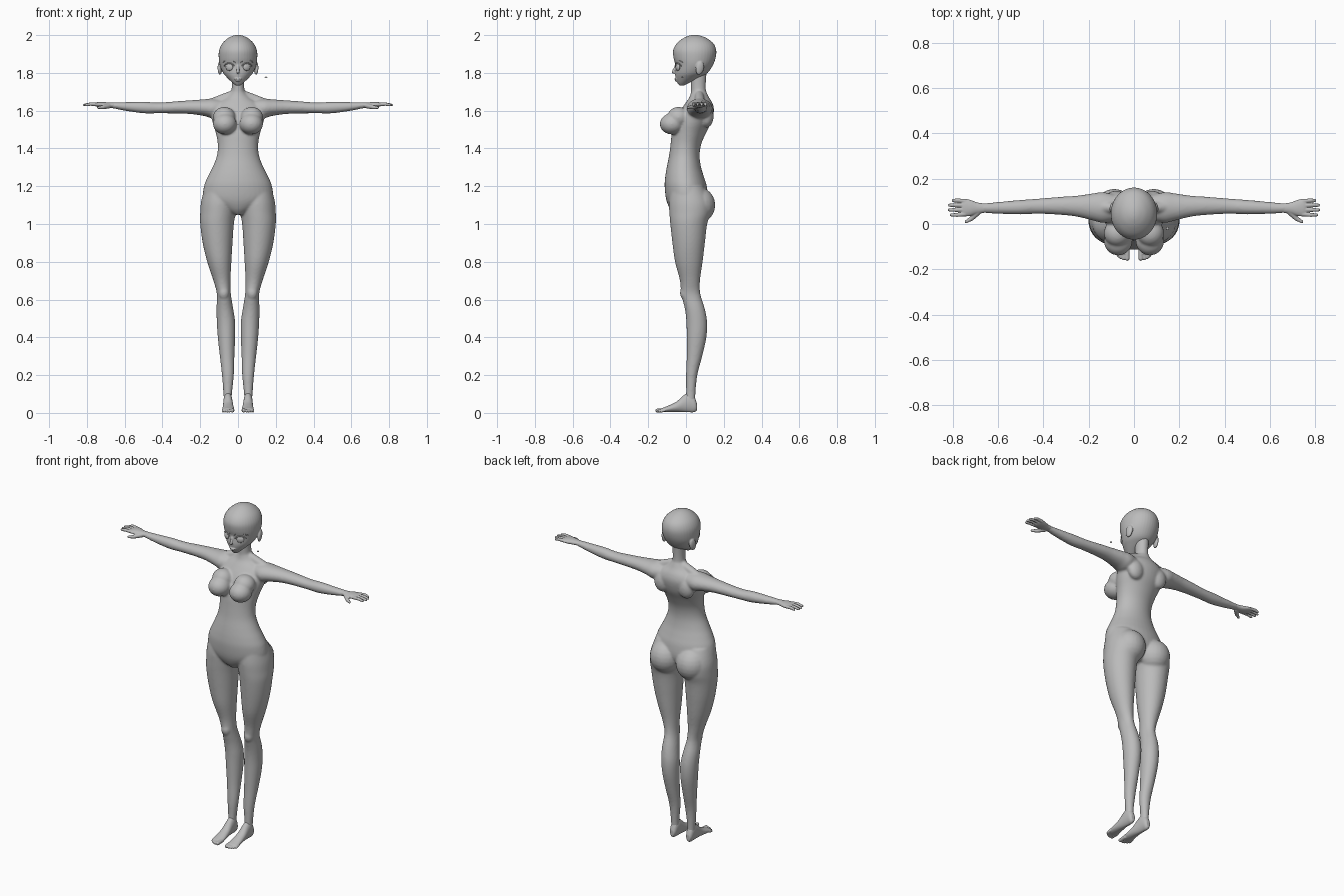
import bpy, bmesh, math
from mathutils import Vector, Matrix

grey = bpy.data.materials.new("plain grey")
grey.diffuse_color = (0.5, 0.5, 0.5, 1)


def catmull(p0, p1, p2, p3, t):
    return [0.5 * (2 * b + (c - a) * t + (2 * a - 5 * b + 4 * c - d) * t * t
                   + (3 * b - a - 3 * c + d) * t ** 3)
            for a, b, c, d in zip(p0, p1, p2, p3)]


def loft(bm, axis, rows, s=1, n=40, steps=4):
    """Smooth tube of ellipses; rows = (position, a0, a1, b0, b1)."""
    fine = []
    for i in range(len(rows) - 1):
        q = [rows[max(0, min(len(rows) - 1, i + k))] for k in (-1, 0, 1, 2)]
        fine += [catmull(*q, j / steps) for j in range(steps)]
    fine.append(rows[-1])
    rings = []
    for t, a0, a1, b0, b1 in fine:
        ring = []
        for k in range(n):
            w = 2 * math.pi * k / n
            a = (a0 + a1) / 2 + (a1 - a0) / 2 * math.cos(w)
            b = (b0 + b1) / 2 + (b1 - b0) / 2 * math.sin(w)
            x, y, z = {'z': (a, b, t), 'x': (t, a, b), 'y': (a, t, b)}[axis]
            ring.append(bm.verts.new((s * x, y, z)))
        rings.append(ring)
    for r, q in zip(rings, rings[1:]):
        for k in range(n):
            m = (k + 1) % n
            bm.faces.new((r[k], r[m], q[m], q[k]))
    bm.faces.new(rings[0])
    bm.faces.new(rings[-1])


def ball(bm, c, r, rot=(0, 0, 0), seg=24):
    m = Matrix.Translation(c)
    for ang, ax in zip(rot, 'XYZ'):
        m = m @ Matrix.Rotation(ang, 4, ax)
    bmesh.ops.create_uvsphere(bm, u_segments=seg, v_segments=seg // 2, radius=1,
                              matrix=m @ Matrix.Diagonal((*r, 1)))


def capsule(bm, a, b, ra, rb):
    a, b = Vector(a), Vector(b)
    d = b - a
    m = Matrix.Translation((a + b) / 2) @ d.to_track_quat('Z', 'Y').to_matrix().to_4x4()
    bmesh.ops.create_cone(bm, cap_ends=True, segments=16, radius1=ra, radius2=rb,
                          depth=d.length, matrix=m)
    ball(bm, a, (ra,) * 3, seg=16)
    ball(bm, b, (rb,) * 3, seg=16)


def finish(name, bm, voxel=0, smooth=0):
    bmesh.ops.recalc_face_normals(bm, faces=bm.faces[:])
    for f in bm.faces:
        f.smooth = True
    me = bpy.data.meshes.new(name)
    bm.to_mesh(me)
    bm.free()
    me.materials.append(grey)
    ob = bpy.data.objects.new(name, me)
    bpy.context.collection.objects.link(ob)
    if voxel:
        r = ob.modifiers.new("merge", 'REMESH')
        r.mode = 'VOXEL'
        r.voxel_size = voxel
        r.use_smooth_shade = True
        sm = ob.modifiers.new("soften", 'SMOOTH')
        sm.factor, sm.iterations = 0.5, smooth
    return ob


# body: torso, neck, arms and legs fused together
torso = [(1.05, .03, -.06, .06), (1.08, .10, -.085, .09), (1.13, .18, -.105, .115),
         (1.2, .18, -.113, .11), (1.25, .16, -.11, .095), (1.3, .135, -.102, .08),
         (1.36, .112, -.09, .072), (1.42, .107, -.082, .08), (1.48, .117, -.075, .105),
         (1.54, .135, -.06, .135), (1.6, .145, -.03, .148), (1.64, .115, -.003, .14),
         (1.67, .065, .018, .122), (1.70, .038, .027, .108)]
leg = [(.05, .032, .075, -.005, .05), (.1, .032, .077, .0, .05), (.2, .022, .085, .0, .06),
       (.3, .019, .096, .004, .086), (.4, .015, .107, .004, .108), (.48, .015, .112, .002, .112),
       (.55, .025, .114, -.006, .1), (.63, .038, .112, -.026, .076), (.7, .04, .13, -.032, .074),
       (.8, .035, .163, -.058, .088), (.9, .029, .187, -.072, .1), (1.0, .022, .2, -.083, .112),
       (1.06, .012, .2, -.088, .13), (1.12, .005, .195, -.09, .13), (1.2, .02, .175, -.08, .09)]
arm = [(.06, .025, .12, 1.58, 1.655), (.13, .005, .14, 1.56, 1.664), (.18, .015, .135, 1.572, 1.66),
       (.25, .032, .125, 1.582, 1.655), (.32, .04, .12, 1.585, 1.65), (.42, .045, .112, 1.586, 1.643),
       (.5, .042, .106, 1.586, 1.647), (.6, .045, .097, 1.6, 1.645), (.67, .049, .091, 1.614, 1.644),
       (.69, .048, .092, 1.616, 1.643)]
bm = bmesh.new()
loft(bm, 'z', [(z, -w, w, f, b) for z, w, f, b in torso])
loft(bm, 'z', [(1.62, -.045, .045, .02, .12), (1.69, -.036, .036, .026, .107),
               (1.74, -.033, .033, .026, .105), (1.81, -.036, .036, .02, .11)])
for s in (1, -1):
    loft(bm, 'z', leg, s)
    loft(bm, 'x', arm, s)
    ball(bm, (s * .087, .065, 1.1), (.09, .09, .095))            # seat
    ball(bm, (s * .07, -.074, 1.53), (.063, .065, .056))         # bust
    ball(bm, (s * .073, -.04, 1.565), (.06, .06, .055))
    ball(bm, (s * .08, .11, 1.57), (.05, .036, .06))             # shoulder blade
    ball(bm, (s * .075, -.008, .635), (.028, .024, .036))        # kneecap
    capsule(bm, (s * .04, .07, 1.68), (s * .15, .075, 1.635), .024, .026)
finish("body", bm, .006, 8)

# head with nose, lips and ears
skull = [(1.733, .012, -.035, -.01), (1.748, .03, -.046, .02), (1.775, .058, -.055, .075),
         (1.80, .079, -.058, .115), (1.84, .096, -.056, .142), (1.88, .102, -.066, .157),
         (1.92, .1, -.068, .16), (1.955, .084, -.05, .146), (1.982, .056, -.017, .113),
         (1.996, .028, .013, .08), (2.001, .008, .035, .056)]
bm = bmesh.new()
loft(bm, 'z', [(z, -w, w, f, b) for z, w, f, b in skull])
capsule(bm, (0, -.053, 1.84), (0, -.068, 1.804), .006, .008)
ball(bm, (0, -.054, 1.768), (.02, .007, .004))
ball(bm, (0, -.053, 1.759), (.015, .007, .004))
for s in (1, -1):
    ball(bm, (s * .096, .073, 1.825), (.011, .022, .036), (-.2, 0, s * .25))
finish("head", bm, .0035, 4)

for side, s in (("left", 1), ("right", -1)):
    # eye with upper lid and brow
    bm = bmesh.new()
    ball(bm, (s * .046, -.043, 1.83), (.021, .009, .019), (0, 0, s * .45))
    finish(side + "_eye", bm)
    bm = bmesh.new()
    for r, h, thick in ((.026, .022, .003), (.032, .04, .0025)):
        pts = []
        for k in range(9):
            u = -1 + k / 4
            x = .047 + r * u
            y = .041 - .1 * math.sqrt(1 - (x / .098) ** 2)
            pts.append((s * x, y, 1.83 + h - .014 * u * u))
        for a, b in zip(pts, pts[1:]):
            capsule(bm, a, b, thick, thick)
    finish(side + "_lid_and_brow", bm)

    # hand: palm, four fingers and thumb
    bm = bmesh.new()
    loft(bm, 'x', [(.655, .05, .09, 1.616, 1.643), (.69, .045, .095, 1.615, 1.644),
                   (.72, .036, .106, 1.616, 1.646), (.745, .033, .112, 1.62, 1.645),
                   (.758, .036, .109, 1.624, 1.642)], s)
    for y, tip in ((.104, .797), (.083, .813), (.062, .814), (.04, .806)):
        capsule(bm, (s * .745, .072 + (y - .072) * .9, 1.633), (s * .78, y, 1.635), .0095, .0088)
        capsule(bm, (s * .78, y, 1.635), (s * tip, y, 1.63), .0088, .007)
    capsule(bm, (s * .685, .055, 1.625), (s * .715, .025, 1.618), .014, .0105)
    capsule(bm, (s * .715, .025, 1.618), (s * .74, .01, 1.616), .0105, .007)
    finish(side + "_hand", bm, .003, 3)

    # foot with five toes
    bm = bmesh.new()
    loft(bm, 'y', [(.058, .042, .066, .014, .05), (.045, .034, .074, .004, .085),
                   (.02, .03, .077, .003, .11), (-.01, .028, .078, .004, .095),
                   (-.05, .024, .08, .005, .06), (-.09, .02, .083, .004, .04),
                   (-.12, .02, .084, .004, .028), (-.132, .026, .08, .007, .024)], s)
    for x, tip, r in ((.03, -.152, .0105), (.046, -.152, .008), (.058, -.147, .0075),
                      (.069, -.14, .007), (.079, -.13, .0065)):
        capsule(bm, (s * x, -.11, .015), (s * x, tip, r + .002), r + .001, r)
    finish(side + "_foot", bm, .003, 3)

# tiny loose chip beside the head
bm = bmesh.new()
ball(bm, (.148, -.02, 1.777), (.007, .007, .003), seg=12)
finish("loose_chip", bm)
